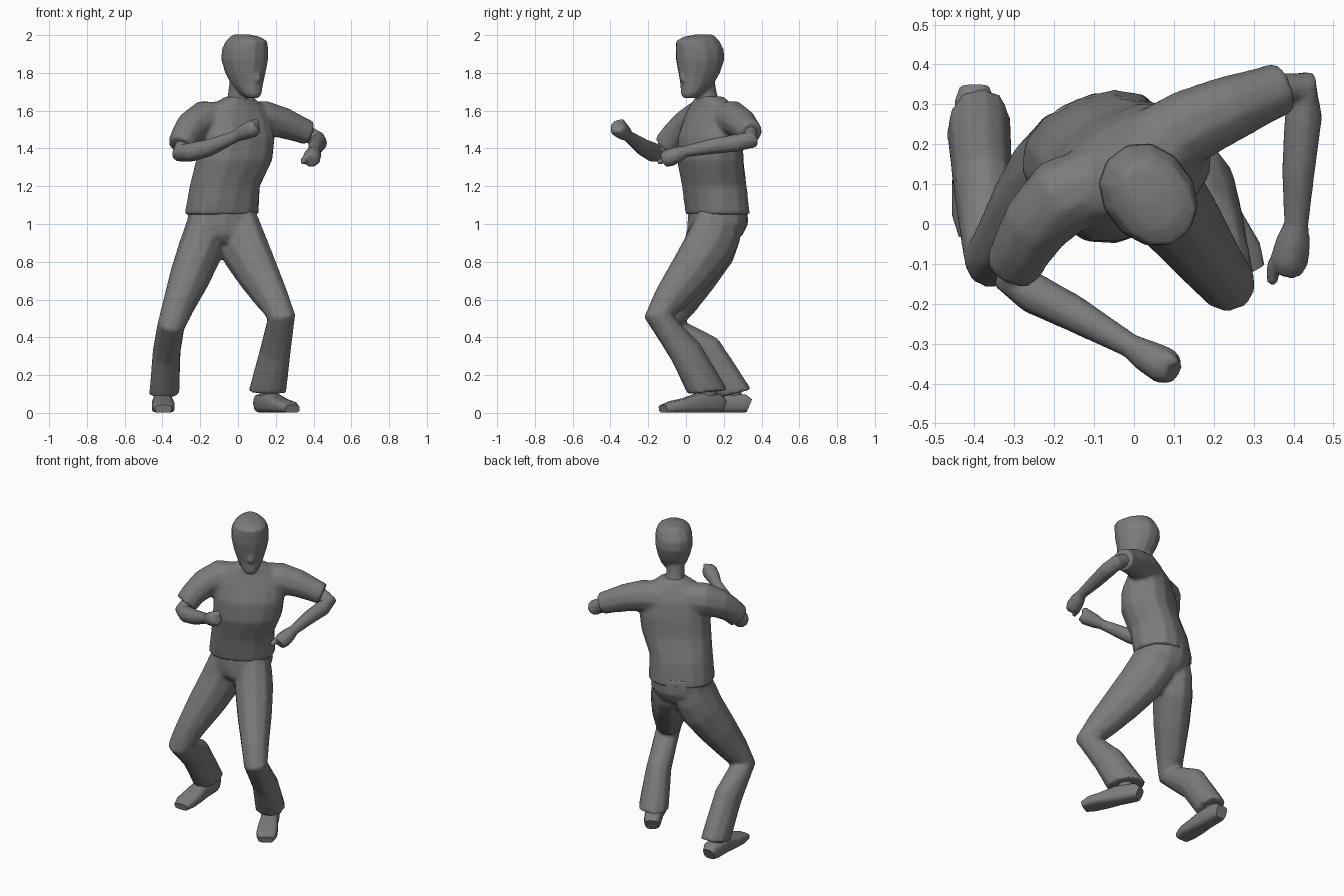
import bpy
import bmesh
from math import sin, cos, pi, copysign, radians
from mathutils import Vector

default_cube = bpy.data.objects.get("Cube")
if default_cube:
    bpy.data.objects.remove(default_cube, do_unlink=True)

UP = Vector((0, 0, 1))

# One matte grey for the whole figure
grey = bpy.data.materials.new("dark_grey")
grey.use_nodes = True
tone = (0.2, 0.2, 0.2, 1)
grey.diffuse_color = tone
shader = grey.node_tree.nodes["Principled BSDF"]
shader.inputs["Base Color"].default_value = tone
shader.inputs["Roughness"].default_value = 0.8


def rounded(value, power):
    """Superellipse term: power 2 is round, higher is boxier."""
    return copysign(abs(value) ** (2 / power), value)


def select(parts):
    bpy.ops.object.select_all(action="DESELECT")
    for part in parts:
        part.select_set(True)
    bpy.context.view_layer.objects.active = parts[0]


def loft(name, stations, side, side_end=None, level=False, end_normal=None,
         power=2, sides=10):
    """Skin rings along a path. A station is x, y, z, half width, half depth.
    Rings follow the path, or lie flat when level is set."""
    bm = bmesh.new()
    centres = [Vector(s[:3]) for s in stations]
    last = len(centres) - 1
    rings = []
    for i, (centre, station) in enumerate(zip(centres, stations)):
        before = centre - centres[max(i - 1, 0)]
        after = centres[min(i + 1, last)] - centre
        normal = UP if level else (before.normalized() + after.normalized()).normalized()
        if i == last and end_normal:
            normal = Vector(end_normal).normalized()
        across = Vector(side).lerp(Vector(side_end or side), i / last)
        across = (across - normal * across.dot(normal)).normalized()
        deep = normal.cross(across)
        width, depth = station[3], station[-1]
        ring = []
        for k in range(sides):
            angle = 2 * pi * (k + 0.5) / sides
            ring.append(bm.verts.new(
                centre + across * width * rounded(cos(angle), power)
                + deep * depth * rounded(sin(angle), power)))
        rings.append(ring)
    for low, high in zip(rings, rings[1:]):
        for k in range(sides):
            n = (k + 1) % sides
            bm.faces.new((low[k], low[n], high[n], high[k]))
    bm.faces.new(rings[0])
    bm.faces.new(rings[-1])
    bmesh.ops.recalc_face_normals(bm, faces=bm.faces)
    mesh = bpy.data.meshes.new(name)
    bm.to_mesh(mesh)
    bm.free()
    mesh.materials.append(grey)
    part = bpy.data.objects.new(name, mesh)
    bpy.context.collection.objects.link(part)
    select([part])
    bpy.ops.object.shade_smooth_by_angle(angle=radians(50))
    return part


def fuse(name, parts, voxel):
    """Melt overlapping lofts into one seamless skin."""
    select(parts)
    bpy.ops.object.join()
    whole = bpy.context.view_layer.objects.active
    whole.name = name
    remesh = whole.modifiers.new("skin", "REMESH")
    remesh.mode = "VOXEL"
    remesh.voxel_size = voxel
    soften = whole.modifiers.new("soften", "SMOOTH")
    soften.iterations = 4
    thin = whole.modifiers.new("thin", "DECIMATE")
    thin.ratio = 0.25
    for modifier in ("skin", "soften", "thin"):
        bpy.ops.object.modifier_apply(modifier=modifier)
    bpy.ops.object.shade_smooth_by_angle(angle=radians(60))


# Shirt: body from hem to collar, and short sleeves flaring at the cuff
body = loft("shirt_body", [
    (-.087, .168, 1.05, .198, .158),
    (-.07, .15, 1.2, .188, .16),
    (-.02, .128, 1.34, .208, .16),
    (-.008, .13, 1.46, .213, .15),
    (-.012, .138, 1.56, .195, .12),
    (-.005, .135, 1.63, .15, .085),
    (.005, .125, 1.675, .072, .068),
], (.92, .38, 0), (.8, .6, 0), level=True, power=2.35, sides=14)
right_sleeve = loft("right_sleeve", [
    (-.08, .11, 1.555, .095),
    (-.18, .07, 1.555, .1),
    (-.245, 0, 1.515, .088),
    (-.28, -.06, 1.465, .077),
    (-.303, -.105, 1.412, .073),
], UP)
left_sleeve = loft("left_sleeve", [
    (.04, .19, 1.555, .095),
    (.14, .245, 1.56, .095),
    (.24, .29, 1.535, .084),
    (.33, .325, 1.5, .071),
    (.375, .343, 1.482, .067),
], UP)
fuse("shirt", [body, right_sleeve, left_sleeve], .012)

# Bare arms ending in closed fists, each with a thumb
right_arm = loft("right_forearm", [
    (-.275, -.06, 1.45, .045),
    (-.305, -.135, 1.375, .05),
    (-.25, -.175, 1.38, .052),
    (-.15, -.225, 1.405, .046),
    (-.01, -.305, 1.465, .031),
    (.03, -.33, 1.485, .042),
    (.075, -.355, 1.505, .048),
    (.1, -.365, 1.52, .038),
], UP)
left_arm = loft("left_forearm", [
    (.35, .335, 1.49, .045),
    (.42, .345, 1.445, .048),
    (.425, .27, 1.43, .048),
    (.412, .13, 1.41, .042),
    (.407, 0, 1.385, .031),
    (.4, -.04, 1.37, .043),
    (.39, -.09, 1.35, .049),
    (.383, -.12, 1.335, .038),
], UP)
right_thumb = loft("right_thumb", [(.02, -.31, 1.5, .018), (.09, -.34, 1.54, .019),
                                   (.11, -.35, 1.54, .013)], UP, sides=6)
left_thumb = loft("left_thumb", [(.38, -.04, 1.36, .018), (.35, -.11, 1.34, .02),
                                 (.345, -.15, 1.325, .014)], UP, sides=6)
fuse("right_arm", [right_arm, right_thumb], .008)
fuse("left_arm", [left_arm, left_thumb], .008)

# Neck and head, described by height, forward shift, half width, half depth
HEAD_SIDE = Vector((.8, .6, 0))
FORWARD = Vector((.6, -.8, 0))
HEAD_CENTRE = Vector((.033, .078, 0))


def head_stations(rows):
    stations = []
    for height, shift, width, depth in rows:
        spot = HEAD_CENTRE + FORWARD * shift + UP * height
        stations.append((*spot, width, depth))
    return stations


neck = loft("neck", [(0, .125, 1.62, .07, .068), (.003, .105, 1.69, .056, .06),
                     (.015, .09, 1.78, .056, .062)], HEAD_SIDE, level=True)
skull = loft("skull", head_stations([
    (1.667, .075, .03, .034),
    (1.69, .06, .052, .06),
    (1.74, .025, .077, .093),
    (1.8, .01, .098, .116),
    (1.87, .004, .114, .135),
    (1.925, .007, .112, .135),
    (1.968, .02, .097, .124),
    (1.99, .008, .07, .095),
    (2.003, -.02, .04, .05),
]), HEAD_SIDE, level=True, power=2.15, sides=12)
nose = loft("nose", head_stations([
    (1.83, .112, .01, .01),
    (1.765, .118, .021, .021),
    (1.748, .11, .016, .015),
]), HEAD_SIDE, level=True, sides=6)
fuse("head", [skull, neck, nose], .008)

# Trousers: seat, then bent legs flaring into wide cuffs
seat = loft("seat", [
    (-.09, .17, 1.1, .18, .155),
    (-.085, .168, 1, .185, .16),
    (-.08, .155, .94, .155, .145),
    (-.08, .14, .9, .09, .1),
], (.92, .38, 0), level=True, sides=12)
right_leg = loft("right_leg", [
    (-.155, .165, 1.05, .1, .13),
    (-.175, .148, .95, .112, .147),
    (-.2, .12, .86, .118, .143),
    (-.255, .043, .72, .108, .122),
    (-.315, -.04, .57, .086, .094),
    (-.355, -.085, .46, .074, .081),
    (-.378, .1, .325, .076, .1),
    (-.39, .25, .1, .081, .102),
], (1, -.15, 0), end_normal=(0, .25, -1))
left_leg = loft("left_leg", [
    (-.02, .18, 1.05, .1, .13),
    (.005, .158, .95, .112, .147),
    (.04, .11, .86, .118, .143),
    (.105, .023, .74, .107, .122),
    (.185, -.086, .6, .085, .094),
    (.23, -.145, .51, .074, .081),
    (.197, 0, .32, .078, .094),
    (.155, .115, .11, .092, .117),
], (.8, .6, 0), end_normal=(0, .1, -1))
fuse("trousers", [seat, right_leg, left_leg], .012)

# Shoes, each a boxy loft from heel to toe, with an ankle above
for name, heel, toe in (("right", Vector((-.4, .335, 0)), Vector((-.395, -.03, 0))),
                        ("left", Vector((.115, .19, 0)), Vector((.287, -.122, 0)))):
    stride = toe - heel
    across = stride.cross(UP).normalized()
    rows = []
    for along, width, height in ((0, .038, .075), (.08, .05, .1), (.4, .052, .105),
                                 (.62, .06, .078), (.85, .062, .062), (1, .045, .042)):
        spot = heel + stride * along
        rows.append((spot.x, spot.y, height / 2, width, height / 2))
    loft(name + "_shoe", rows, across, power=3.5, sides=12)
    ankle = heel + stride * .25
    loft(name + "_ankle", [(ankle.x, ankle.y, z, .045, .05) for z in (.06, .17)],
         across, level=True)
